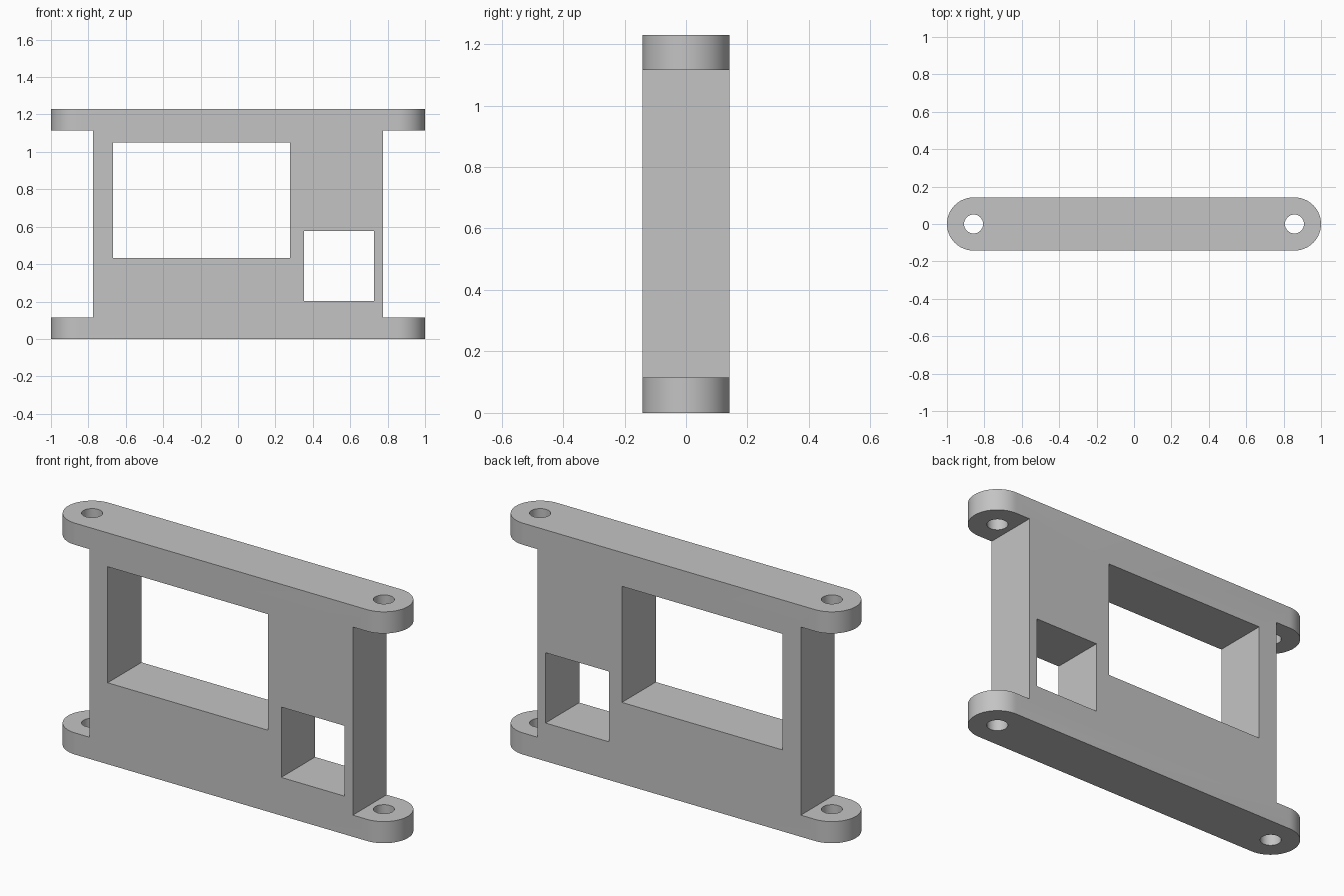
import bpy
import bmesh
from math import pi, cos, sin, radians

if "Cube" in bpy.data.objects:
    bpy.data.objects.remove(bpy.data.objects["Cube"])

HEIGHT = 1.23       # overall height
RADIUS = 0.142      # half depth, also the end rounding
PIN_X = 1 - RADIUS  # centre of the rounded ends and pin holes
WEB_X = 0.775       # half width of the web between the flanges
FLANGE = 0.115      # flange thickness
SEGMENTS = 32       # per rounded end

grey = bpy.data.materials.new("plain grey")
grey.use_nodes = True
grey.diffuse_color = (0.55, 0.55, 0.55, 1)
grey.node_tree.nodes["Principled BSDF"].inputs["Base Color"].default_value = grey.diffuse_color


def prism(name, outline, z0, z1):
    """Extrude a flat counter-clockwise outline from z0 to z1."""
    bm = bmesh.new()
    base = bm.faces.new([bm.verts.new((x, y, z0)) for x, y in outline])
    top = bmesh.ops.extrude_face_region(bm, geom=[base], use_keep_orig=True)
    verts = [v for v in top["geom"] if isinstance(v, bmesh.types.BMVert)]
    bmesh.ops.translate(bm, verts=verts, vec=(0, 0, z1 - z0))
    bmesh.ops.recalc_face_normals(bm, faces=bm.faces)
    mesh = bpy.data.meshes.new(name)
    bm.to_mesh(mesh)
    bm.free()
    mesh.materials.append(grey)
    obj = bpy.data.objects.new(name, mesh)
    bpy.context.collection.objects.link(obj)
    return obj


def arc(cx, radius, start, sweep, steps):
    return [(cx + radius * cos(start + sweep * i / steps),
             radius * sin(start + sweep * i / steps)) for i in range(steps + 1)]


def box(name, x0, x1, z0, z1):
    return prism(name, [(x0, -0.3), (x1, -0.3), (x1, 0.3), (x0, 0.3)], z0, z1)


# Solid block with rounded ends
outline = arc(PIN_X, RADIUS, -pi / 2, pi, SEGMENTS) + arc(-PIN_X, RADIUS, pi / 2, pi, SEGMENTS)
frame = prism("mounting_frame", outline, 0, HEIGHT)

# Openings: large and small window, end notches and pin holes
cutters = [box("large_window_cutter", -0.667, 0.277, 0.433, 1.05),
           box("small_window_cutter", 0.354, 0.727, 0.203, 0.577)]
for side in (-1, 1):
    x0, x1 = sorted((side * WEB_X, side * 1.2))
    cutters.append(box("notch_cutter", x0, x1, FLANGE, HEIGHT - FLANGE))
    cutters.append(prism("pin_hole_cutter", arc(side * PIN_X, 0.051, 0, 2 * pi, SEGMENTS)[:-1],
                         -0.1, HEIGHT + 0.1))

bpy.ops.object.select_all(action="DESELECT")
bpy.context.view_layer.objects.active = frame
frame.select_set(True)
for cutter in cutters:
    cutter.hide_render = True
    cut = frame.modifiers.new(cutter.name, "BOOLEAN")
    cut.operation = "DIFFERENCE"
    cut.solver = "EXACT"
    cut.object = cutter
    bpy.ops.object.modifier_apply(modifier=cut.name)
    bpy.data.objects.remove(cutter)

bpy.ops.object.shade_smooth_by_angle(angle=radians(30))
